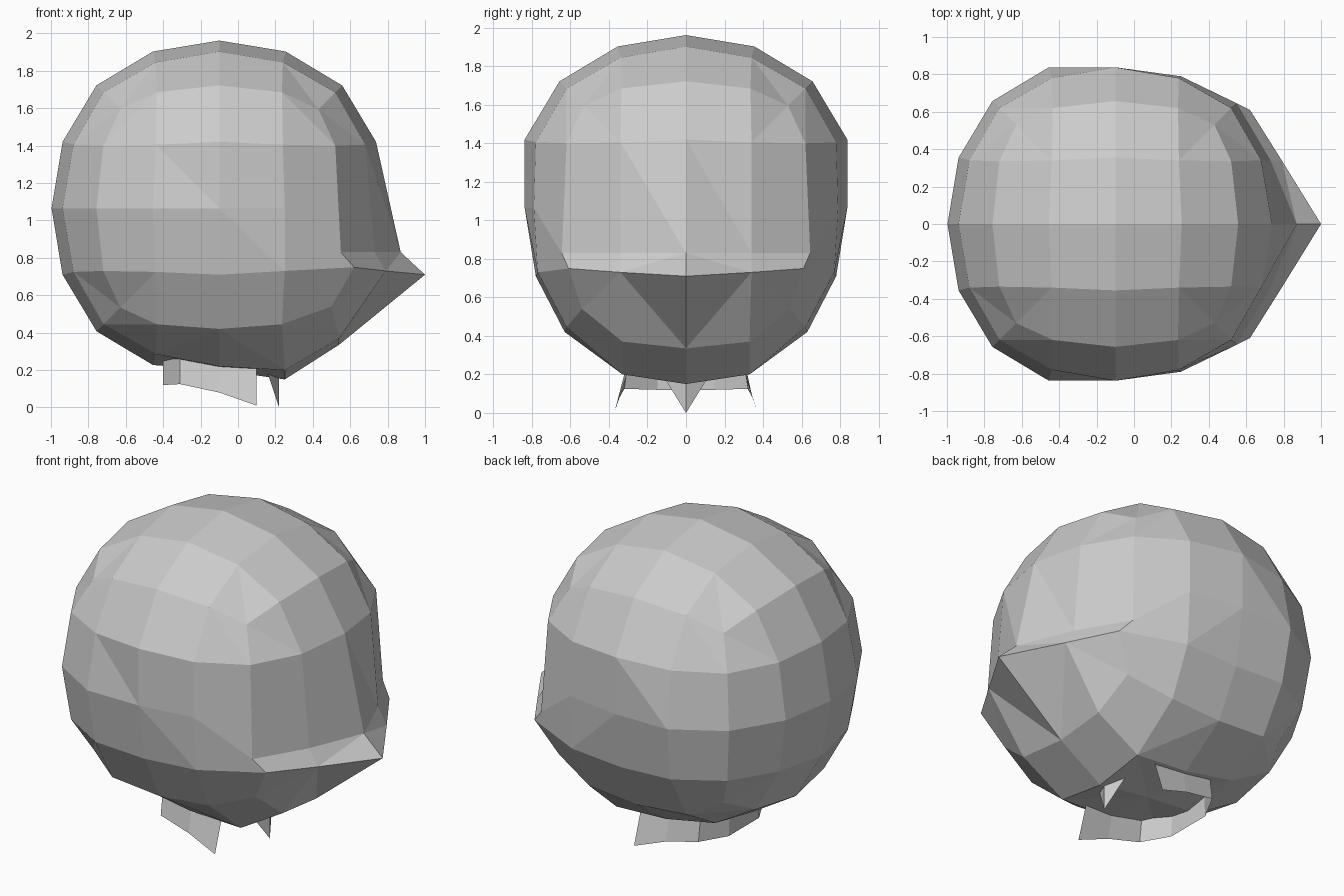
import bpy, bmesh
from math import radians
from mathutils import Vector

if "Cube" in bpy.data.objects:
    bpy.data.objects.remove(bpy.data.objects["Cube"])

CENTRE = Vector((-0.10, 0, 1.065))

# Rounded-cube offsets: grid class -> distance for each grid index
ROUND = {
    (0, 0, 2): {2: .897, 0: 0},
    (0, 1, 2): {2: .838, 1: .355, 0: 0},
    (0, 2, 2): {2: .657, 0: 0},
    (1, 1, 2): {2: .78, 1: .34},
    (1, 2, 2): {2: .62, 1: .335},
    (2, 2, 2): {2: .53},
}
# Reshaped points, mirrored in y: visor, lip, chin, underside, flattened cheeks
SHAPE = {
    (2, 0, 0): (.87, 0, .83), (2, 1, 0): (.73, .34, .83), (2, 2, 0): (.55, .645, .83),
    (2, 0, -1): (1.0, 0, .71), (2, 1, -1): (.79, .34, .73), (2, 2, -1): (.62, .61, .75),
    (2, 0, -2): (.54, 0, .335), (2, 1, -2): (.54, .33, .37), (2, 2, -2): (.50, .54, .54),
    (1, 0, -2): (.25, 0, .15), (1, 1, -2): (.25, .33, .20),
    (0, 0, -2): (-.10, 0, .20), (0, 1, -2): (-.10, .34, .22),
    (0, 2, 0): (-.10, .838, 1.065), (1, 2, 0): (.25, .79, 1.065),
    (0, 2, -1): (-.10, .78, .71), (1, 2, -1): (.25, .77, .73),
    (0, 2, -2): (-.10, .63, .42),
}


def finish(name, bm):
    mesh = bpy.data.meshes.new(name)
    bm.to_mesh(mesh)
    bm.free()
    obj = bpy.data.objects.new(name, mesh)
    bpy.context.collection.objects.link(obj)
    return obj


def place(co):
    i, j, k = (round(c) for c in co)
    side = -1 if j < 0 else 1
    if (i, abs(j), k) in SHAPE:
        x, y, z = SHAPE[i, abs(j), k]
        return Vector((x, side * y, z))
    table = ROUND[tuple(sorted((abs(i), abs(j), abs(k))))]
    return CENTRE + Vector([table[abs(n)] * (-1 if n < 0 else 1) for n in (i, j, k)])


# Helmet shell: gridded cube rounded into a ball with visor and pointed chin
bm = bmesh.new()
bmesh.ops.create_cube(bm, size=4)
bmesh.ops.subdivide_edges(bm, edges=bm.edges[:], cuts=3, use_grid_fill=True)
for v in bm.verts:
    v.co = place(v.co)
bmesh.ops.connect_verts_nonplanar(bm, angle_limit=radians(4), faces=bm.faces[:])
bmesh.ops.recalc_face_normals(bm, faces=bm.faces[:])
finish("helmet_shell", bm)

# Neck collar: thin band around the back and sides, (x, y, z) top and bottom
half = [
    ((.10, .30, .22), (.10, .37, .01)),
    ((-.10, .31, .24), (-.10, .345, .08)),
    ((-.31, .30, .27), (-.31, .32, .125)),
    ((-.40, .14, .27), (-.40, .15, .12)),
]
flip = lambda p: (p[0], -p[1], p[2])
band = half + [(flip(a), flip(b)) for a, b in reversed(half)]
bm = bmesh.new()
rows = [(bm.verts.new(a), bm.verts.new(b)) for a, b in band]
for (a, b), (c, d) in zip(rows, rows[1:]):
    bm.faces.new((a, b, d, c))
finish("neck_collar", bm)

# Front collar spike: two small triangles meeting in a point
bm = bmesh.new()
tip = bm.verts.new((.22, 0, 0))
mid = bm.verts.new((.22, 0, .18))
for s in (-1, 1):
    bm.faces.new((tip, mid, bm.verts.new((.15, s * .13, .21))))
finish("collar_spike", bm)
